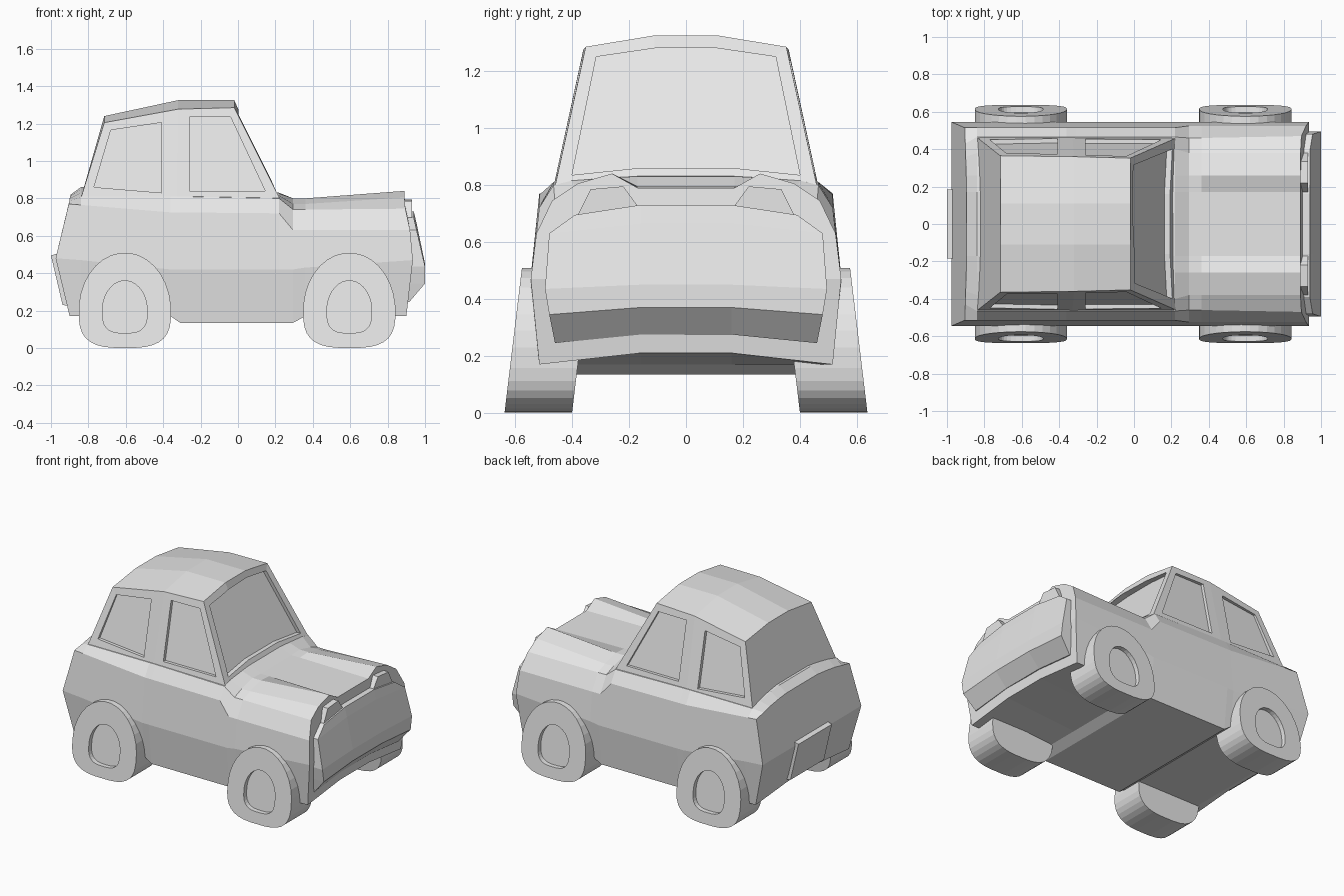
import bpy, bmesh, math

if "Cube" in bpy.data.objects:
    bpy.data.objects.remove(bpy.data.objects["Cube"], do_unlink=True)

paint = bpy.data.materials.new("light_grey")
paint.use_nodes = True
paint.diffuse_color = (0.8, 0.8, 0.8, 1)
paint.node_tree.nodes["Principled BSDF"].inputs["Base Color"].default_value = (0.8, 0.8, 0.8, 1)


def finish(name, bm):
    """Turn a bmesh into a flat shaded object."""
    bmesh.ops.recalc_face_normals(bm, faces=bm.faces)
    mesh = bpy.data.meshes.new(name)
    bm.to_mesh(mesh)
    bm.free()
    mesh.materials.append(paint)
    obj = bpy.data.objects.new(name, mesh)
    bpy.context.collection.objects.link(obj)
    return obj


def loft(bm, rings):
    """Bridge closed rings of equal length and return their vertices."""
    rows = [[bm.verts.new(p) for p in ring] for ring in rings]
    for a, b in zip(rows, rows[1:]):
        for i in range(len(a)):
            j = (i + 1) % len(a)
            bm.faces.new((a[i], a[j], b[j], b[i]))
    return rows


def mirrored(half):
    """Complete a half section, listed from bottom to top, across y = 0."""
    return half + [(x, -y, z) for x, y, z in reversed(half)]


def prism(name, near, far):
    bm = bmesh.new()
    rows = loft(bm, [near, far])
    for row in rows:
        bm.faces.new(row)
    return finish(name, bm)


def section(x, floor, wide, top):
    """Straight body section: floor, widest line, then the top points."""
    return [(x, 0.16, floor), (x, 0.515, floor), (x, 0.545, wide)] + [(x, y, z) for y, z in top]


# Body: rear face, shoulders, cowl and raised front fenders
deck = [(0.465, 0.81), (0.38, 0.83), (0.26, 0.85), (0.17, 0.86)]
cowl = [(0.465, 0.80), (0.4, 0.815), (0.26, 0.825), (0.17, 0.83)]
hood = [(0.525, 0.63), (0.46, 0.74), (0.38, 0.77), (0.26, 0.80), (0.17, 0.795)]
rear = [(-0.90, 0.16, 0.20), (-0.90, 0.515, 0.17), (-0.975, 0.545, 0.48),
        (-0.905, 0.515, 0.77), (-0.902, 0.43, 0.785), (-0.90, 0.36, 0.80),
        (-0.897, 0.26, 0.812), (-0.895, 0.17, 0.82)]
nose = [(0.90, 0.16, 0.21), (0.90, 0.515, 0.17), (0.935, 0.545, 0.47),
        (0.92, 0.525, 0.63), (0.895, 0.47, 0.745), (0.89, 0.38, 0.805),
        (0.89, 0.26, 0.84), (0.89, 0.17, 0.79)]
stations = [
    rear,
    section(-0.84, 0.17, 0.47, [(0.515, 0.765)] + deck),
    section(-0.36, 0.17, 0.42, [(0.515, 0.725)] + deck),
    section(-0.31, 0.135, 0.42, [(0.515, 0.725)] + deck),
    section(0.22, 0.135, 0.42, [(0.515, 0.72)] + cowl),
    section(0.295, 0.135, 0.42, hood),
    section(0.36, 0.17, 0.43, hood),
    nose,
]
bm = bmesh.new()
rows = loft(bm, [mirrored(s) for s in stations])
for row in (rows[0], rows[-1]):
    bm.faces.new(row[2:-2])
    bm.faces.new(row[:3] + row[-3:])
finish("body", bm)

# Cabin with an arched roof
bm = bmesh.new()
posts = [(-0.845, 0.467, -0.715, 0.365, 1.205, 1.24),
         (-0.33, 0.467, -0.32, 0.36, 1.277, 1.325),
         (0.23, 0.462, -0.02, 0.352, 1.285, 1.325)]
rows = loft(bm, [mirrored([(xb, yb, 0.785), (xr, yr, z), (xr, 0.11, zc)])
                 for xb, yb, xr, yr, z, zc in posts])
bm.faces.new(rows[0])
bm.faces.new(rows[-1])
cabin = finish("cabin", bm)


def side_y(z):
    return 0.465 - 0.215 * (z - 0.785)


def screen_x(z):
    return 0.23 - 0.5 * (z - 0.785)


# Recessed windows
rear_window = [(-0.77, 0.86), (-0.41, 0.83), (-0.41, 1.205), (-0.68, 1.165)]
door_window = [(-0.26, 0.84), (0.145, 0.84), (-0.04, 1.235), (-0.26, 1.235)]
cutters = []
for side in (-1, 1):
    for outline in (rear_window, door_window):
        cutters.append(prism("window_cutter",
                             [(x, side * (side_y(z) - 0.022), z) for x, z in outline],
                             [(x, side * (side_y(z) + 0.1), z) for x, z in outline]))
half_screen = [(0.0, 0.86), (0.16, 0.86), (0.40, 0.835), (0.315, 1.25), (0.11, 1.28)]
screen = half_screen[1:] + [(-y, z) for y, z in reversed(half_screen[1:])]
cutters.append(prism("windscreen_cutter",
                     [(screen_x(z) - 0.03, y, z) for y, z in screen],
                     [(screen_x(z) + 0.1, y, z) for y, z in screen]))
bpy.context.view_layer.objects.active = cabin
for cutter in cutters:
    mod = cabin.modifiers.new("window", "BOOLEAN")
    mod.operation = "DIFFERENCE"
    mod.solver = "EXACT"
    mod.object = cutter
    bpy.ops.object.modifier_apply(modifier=mod.name)
    bpy.data.objects.remove(cutter, do_unlink=True)

# Bulging front panel: each row is x, centre height, half width, edge height
panel_rows = [(0.94, 0.73, 0.39, 0.695), (0.955, 0.665, 0.48, 0.63),
              (1.0, 0.45, 0.495, 0.435), (1.0, 0.37, 0.48, 0.345),
              (0.915, 0.275, 0.46, 0.245)]
bm = bmesh.new()
grid = [[bm.verts.new(p) for p in ((x, -w, ze), (x, -0.16, zc), (x, 0.16, zc), (x, w, ze))]
        for x, zc, w, ze in panel_rows]
for a, b in zip(grid, grid[1:]):
    for i in range(3):
        bm.faces.new((a[i], a[i + 1], b[i + 1], b[i]))
rim = [e for e in bm.edges if e.is_boundary]
walls = bmesh.ops.extrude_edge_only(bm, edges=rim)["geom"]
for v in walls:
    if isinstance(v, bmesh.types.BMVert):
        v.co.x = 0.88
finish("front_panel", bm)

# Headlights
lamp = [(0.165, 0.72), (0.38, 0.695), (0.335, 0.785), (0.22, 0.795)]
for side, label in ((1, "left"), (-1, "right")):
    prism(label + "_headlight", [(0.87, side * y, z) for y, z in lamp],
          [(0.93, side * y, z) for y, z in lamp])

# Slanted rear plate
plate = [(-1.0, 0.495), (-0.965, 0.505), (-0.90, 0.225), (-0.938, 0.23)]
prism("rear_plate", [(x, -0.185, z) for x, z in plate], [(x, 0.185, z) for x, z in plate])


def tyre_ring(cx, side, width, up, down, y_base, count=32):
    """Egg outline with a flattened bottom, leaning inwards at the top."""
    ring = []
    for i in range(count):
        a = 2 * math.pi * (i + 0.5) / count
        c, s = math.cos(a), math.sin(a)
        power = 1 if s > 0 else 0.66
        x = math.copysign(abs(c) ** power, c) * width
        z = 0.2 + (s * up if s > 0 else -abs(s) ** power * down)
        ring.append((cx + x, side * (y_base - 0.12 * z), z))
    return ring


# Wheels with recessed hubs
for cx, end in ((0.595, "front"), (-0.605, "rear")):
    for side, label in ((1, "left"), (-1, "right")):
        bm = bmesh.new()
        rows = loft(bm, [tyre_ring(cx, side, 0.247, 0.31, 0.2, 0.40),
                         tyre_ring(cx, side, 0.247, 0.31, 0.2, 0.637),
                         tyre_ring(cx, side, 0.12, 0.16, 0.12, 0.637),
                         tyre_ring(cx, side, 0.12, 0.16, 0.12, 0.605)])
        bm.faces.new(rows[0])
        bm.faces.new(rows[-1])
        finish(f"{end}_{label}_wheel", bm)
